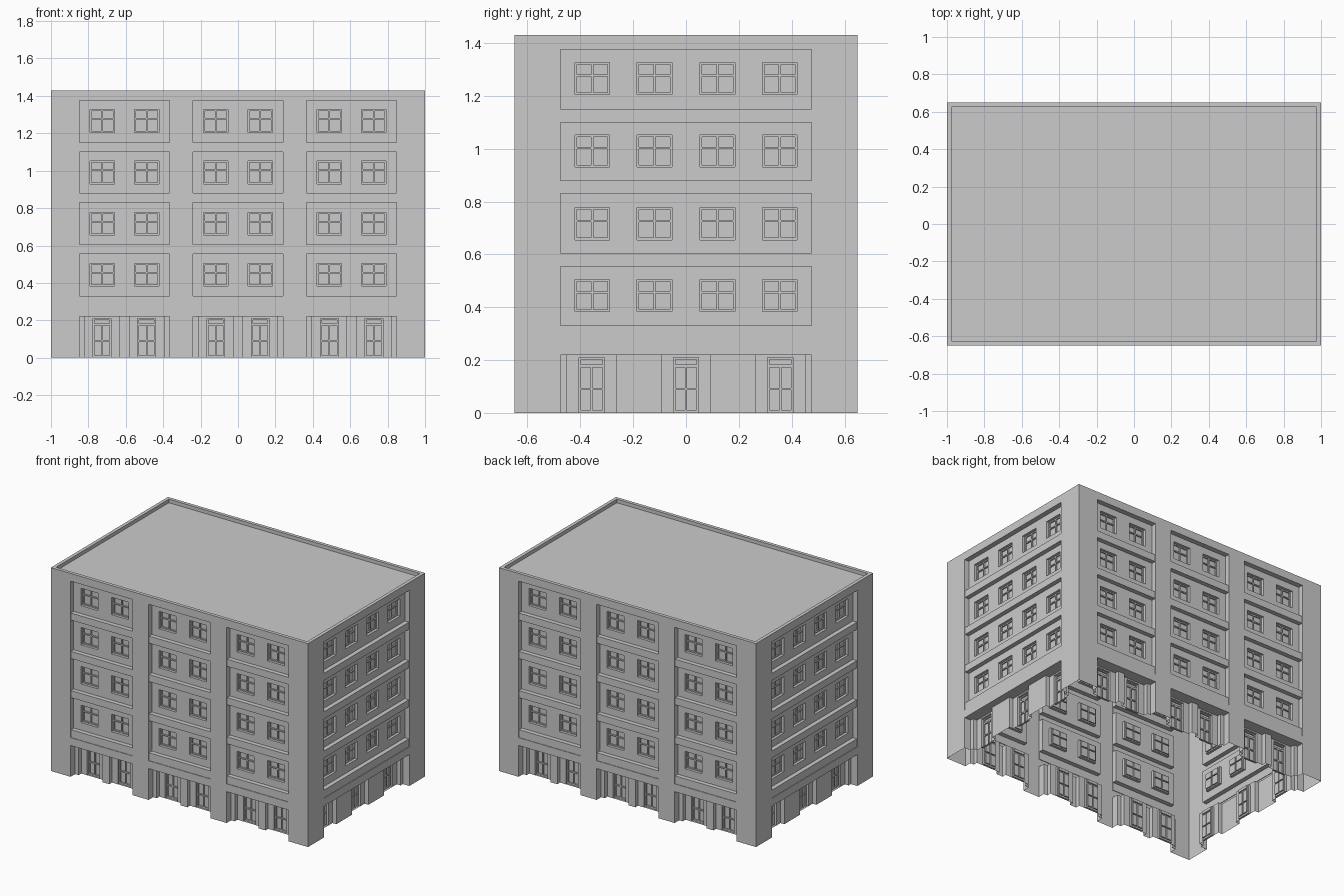
import bpy, bmesh
from math import pi
from mathutils import Matrix

if "Cube" in bpy.data.objects:
    bpy.data.objects.remove(bpy.data.objects["Cube"])

HX, HY, TOP = 1.0, 0.65, 1.43
RECESS, LEDGE, PIER, NICHE = 0.035, 0.004, 0.05, 0.08
FLOORS = [0.33, 0.605, 0.88, 1.15]
FLOOR_TOPS = [0.555, 0.83, 1.10, 1.375]
WIN_Z = [0.383, 0.655, 0.93, 1.205]
WIN_W, WIN_H, DOOR_W, DOOR_H = 0.132, 0.122, 0.096, 0.21


def relief(name, rects, edge=None):
    """Sheet in the x-z plane; later rects (x0, x1, z0, z1, depth) override earlier ones.
    Depth None leaves a hole; edge is the depth of the surface around the sheet."""
    us = sorted({round(v, 4) for r in rects for v in r[:2]})
    zs = sorted({round(v, 4) for r in rects for v in r[2:4]})

    def depth(i, j):
        if not (0 <= i < len(us) - 1 and 0 <= j < len(zs) - 1):
            return edge
        u, z = (us[i] + us[i + 1]) / 2, (zs[j] + zs[j + 1]) / 2
        for x0, x1, z0, z1, d in reversed(rects):
            if x0 < u < x1 and z0 < z < z1:
                return d
        return edge

    bm = bmesh.new()

    def quad(*pts):
        bm.faces.new([bm.verts.new(p) for p in pts])

    for i in range(len(us)):
        for j in range(len(zs)):
            d, left, low = depth(i, j), depth(i - 1, j), depth(i, j - 1)
            u0, z0 = us[i], zs[j]
            u1, z1 = us[min(i + 1, len(us) - 1)], zs[min(j + 1, len(zs) - 1)]
            if u1 > u0 and z1 > z0 and d is not None:
                quad((u0, d, z0), (u1, d, z0), (u1, d, z1), (u0, d, z1))
            if z1 > z0 and None not in (d, left) and d != left:
                quad((u0, left, z0), (u0, d, z0), (u0, d, z1), (u0, left, z1))
            if u1 > u0 and None not in (d, low) and d != low:
                quad((u0, low, z0), (u1, low, z0), (u1, d, z0), (u0, d, z0))
    bmesh.ops.remove_doubles(bm, verts=bm.verts, dist=1e-5)
    mesh = bpy.data.meshes.new(name)
    bm.to_mesh(mesh)
    bm.free()
    return mesh


def place(name, mesh, matrix):
    ob = bpy.data.objects.new(name, mesh)
    bpy.context.collection.objects.link(ob)
    ob.matrix_world = matrix


def glazing(w, z0, z1, split, bar, pane):
    """Four panes inside a frame."""
    xs = [(-w / 2 + bar, -bar / 2), (bar / 2, w / 2 - bar)]
    rows = [(z0 + bar, split - bar / 2), (split + bar / 2, z1 - bar)]
    return [(*x, *r, pane) for x in xs for r in rows]


# shared window and door meshes
window = relief("window", [(-WIN_W / 2, WIN_W / 2, 0, WIN_H, 0.018)]
                + glazing(WIN_W, 0, WIN_H, 0.072, 0.008, 0.027), edge=0)
door = relief("door", [(-DOOR_W / 2, DOOR_W / 2, 0, DOOR_H, 0.015)]
              + glazing(DOOR_W, 0.003, 0.18, 0.09, 0.008, 0.024)
              + [(-DOOR_W / 2 + 0.008, DOOR_W / 2 - 0.008, 0.184, 0.203, 0.024)], edge=0)


def facade(name, half, dist, angle, bays, win_x, door_x):
    rot = Matrix.Rotation(angle, 4, 'Z') @ Matrix.Translation((0, -dist, 0))
    rects = [(-half, half, 0, TOP, 0)]
    for c, hw in bays:
        # storey ledges with recessed wall strips between, piers at ground level
        rects.append((c - hw, c + hw, 0.275, 1.375, LEDGE))
        rects += [(c - hw, c + hw, a, b, RECESS) for a, b in zip(FLOORS, FLOOR_TOPS)]
        rects.append((c - hw, c + hw, 0, 0.22, PIER))
    for x in win_x:
        for z in WIN_Z:
            rects.append((x - WIN_W / 2, x + WIN_W / 2, z, z + WIN_H, None))
            place(name + "_window", window, rot @ Matrix.Translation((x, RECESS, z)))
    for x in door_x:
        rects.append((x - 0.093, x + 0.093, 0, 0.22, NICHE))
        rects.append((x - DOOR_W / 2, x + DOOR_W / 2, 0, DOOR_H, None))
        place(name + "_door", door, rot @ Matrix.Translation((x, NICHE, 0)))
    place(name + "_wall", relief(name + "_wall", rects), rot)


# four sides: three bays on the long ones, one wide bay on the short ones
long_bays = [(c, 0.24) for c in (-0.607, 0, 0.607)]
long_x = [c + s * 0.119 for c, _ in long_bays for s in (-1, 1)]
short_x = [-0.355, -0.119, 0.119, 0.355]
for name, a in (("front", 0), ("back", pi)):
    facade(name, HX, HY, a, long_bays, long_x, long_x)
for name, a in (("right", pi / 2), ("left", -pi / 2)):
    facade(name, HY, HX, a, [(0, 0.475)], short_x, [-0.357, 0, 0.357])

# roof: parapet rim around a slightly sunken deck
rim = 0.024
roof = relief("roof", [(-HX, HX, -HY, HY, 0), (-HX + rim, HX - rim, -HY + rim, HY - rim, 0.025)])
place("roof", roof, Matrix.Translation((0, 0, TOP)) @ Matrix.Rotation(-pi / 2, 4, 'X'))
